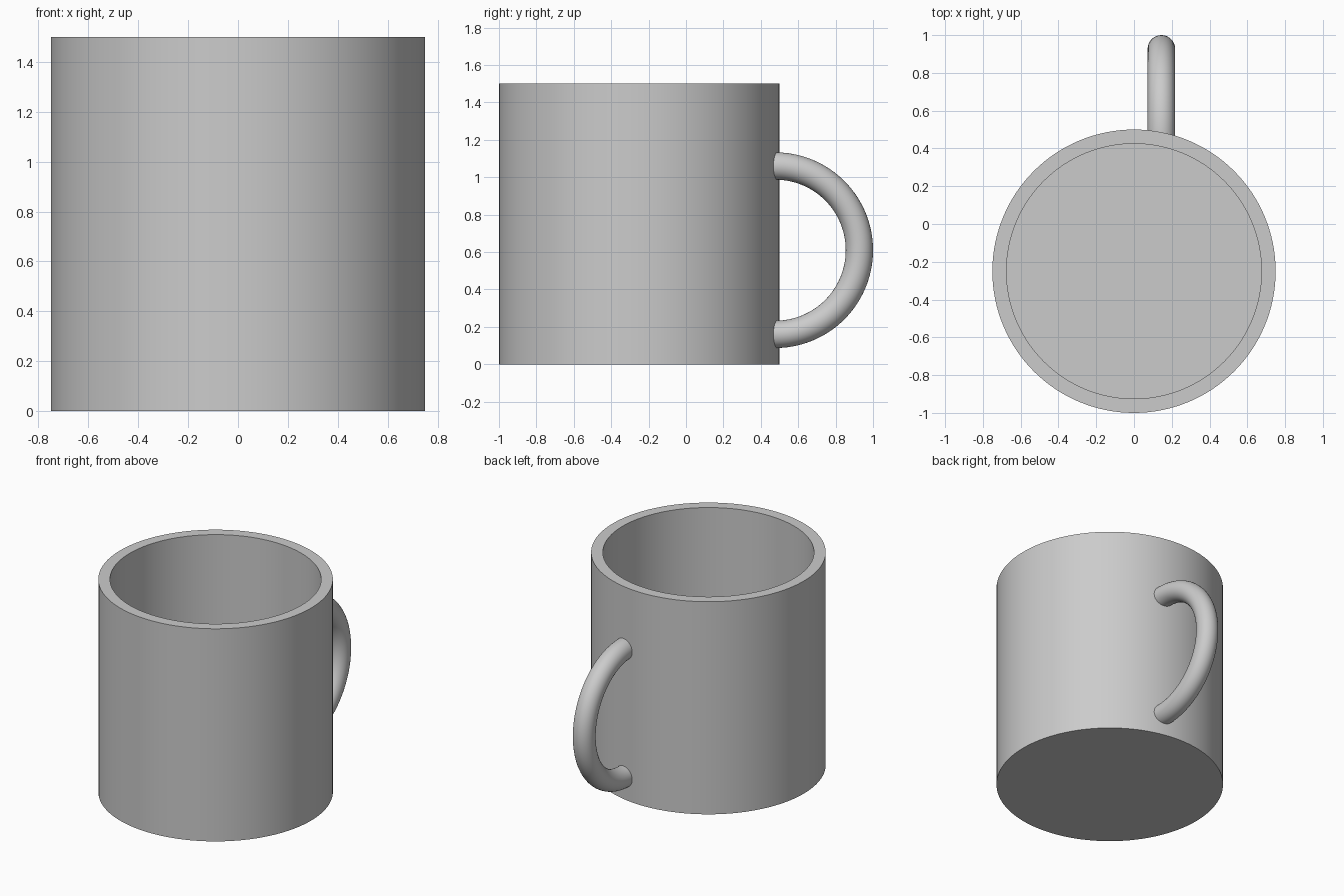
import bpy, bmesh
from math import sin, cos, pi, asin
from mathutils import Vector

cube = bpy.data.objects.get("Cube")
if cube:
    bpy.data.objects.remove(cube, do_unlink=True)

grey = bpy.data.materials.new("light_grey")
grey.use_nodes = True
colour = (0.6, 0.6, 0.6, 1)
grey.diffuse_color = colour
grey.node_tree.nodes["Principled BSDF"].inputs["Base Color"].default_value = colour

CUP_Y = -0.25


def finish(name, bm):
    """Turn a bmesh into a smooth, grey object."""
    bmesh.ops.recalc_face_normals(bm, faces=bm.faces)
    mesh = bpy.data.meshes.new(name)
    bm.to_mesh(mesh)
    bm.free()
    mesh.materials.append(grey)
    obj = bpy.data.objects.new(name, mesh)
    bpy.context.collection.objects.link(obj)
    bpy.ops.object.select_all(action='DESELECT')
    obj.select_set(True)
    bpy.context.view_layer.objects.active = obj
    bpy.ops.object.shade_smooth_by_angle(angle=pi / 6)
    return obj


def skin(bm, rings):
    """Join a row of closed rings with quads and cap both ends."""
    loops = [[bm.verts.new(p) for p in ring] for ring in rings]
    n = len(loops[0])
    for a, b in zip(loops, loops[1:]):
        for i in range(n):
            j = (i + 1) % n
            bm.faces.new((a[i], a[j], b[j], b[i]))
    bm.faces.new(loops[0])
    bm.faces.new(loops[-1])


# Cup body: outer wall, rim, inner wall and inner floor
profile = [(0.75, 0), (0.75, 1.5), (0.675, 1.5), (0.675, 0.075)]
SIDES = 128
bm = bmesh.new()
skin(bm, [[(r * cos(2 * pi * i / SIDES), CUP_Y + r * sin(2 * pi * i / SIDES), z)
           for i in range(SIDES)] for r, z in profile])
finish("cup_body", bm)

# Handle: half ring of round tube, with its ends sunk into the wall
centre = Vector((0.145, 0.477, 0.61))
MAJOR, MINOR, STEPS, TUBE = 0.45, 0.073, 64, 32
sunk = asin(0.035 / MAJOR)
rings = []
for s in range(STEPS + 1):
    a = -pi / 2 - sunk + (pi + 2 * sunk) * s / STEPS
    outward = Vector((0, cos(a), sin(a)))
    rings.append([centre + outward * (MAJOR + MINOR * cos(t)) + Vector((MINOR * sin(t), 0, 0))
                  for t in (2 * pi * k / TUBE for k in range(TUBE))])
bm = bmesh.new()
skin(bm, rings)
finish("handle", bm)
